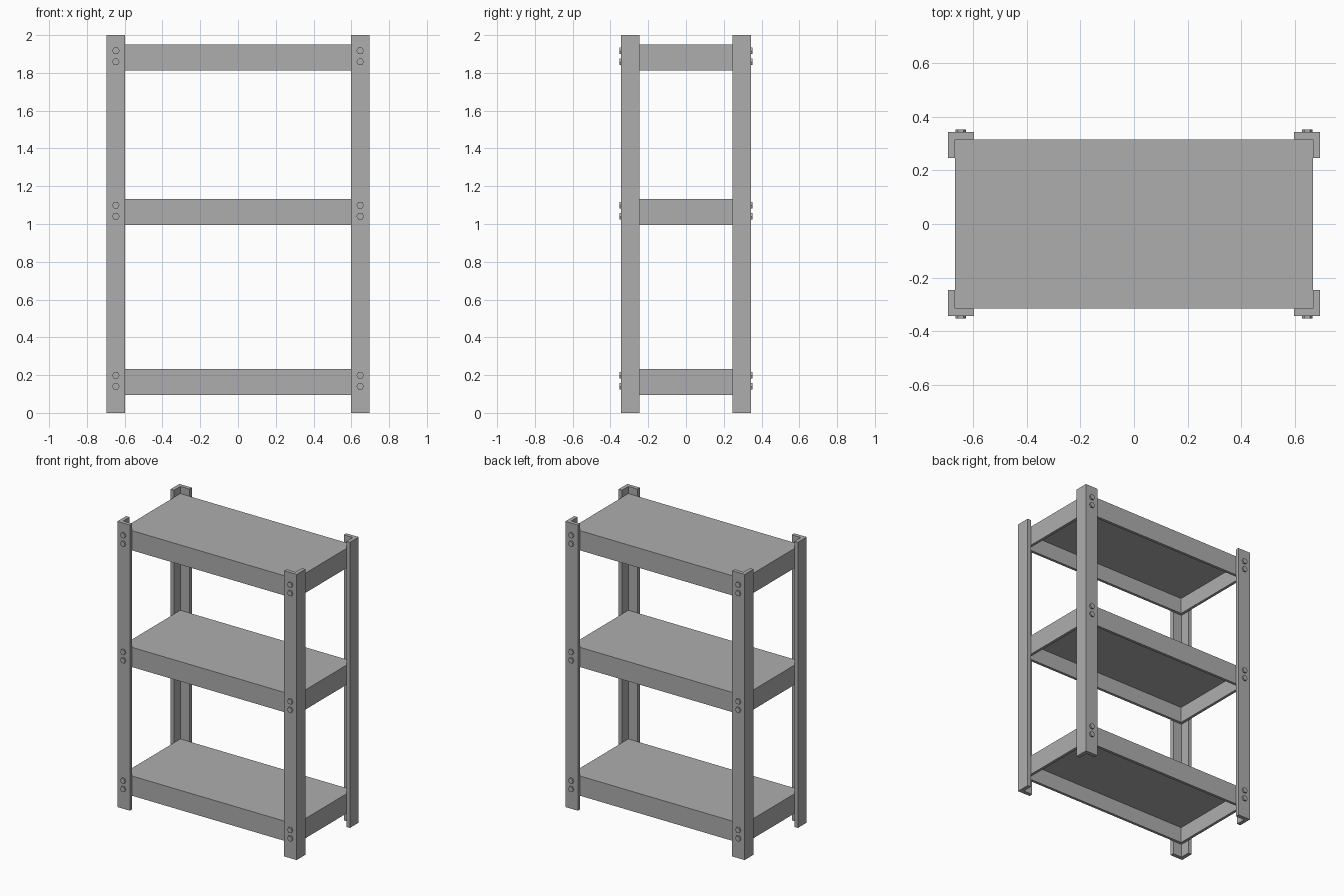
import bpy
import bmesh
from math import pi
from mathutils import Matrix, Vector

cube = bpy.data.objects.get("Cube")
if cube:
    bpy.data.objects.remove(cube, do_unlink=True)

LEG_X, LEG_Y, HEIGHT = 0.695, 0.343, 2.0    # outer corner of the legs
LEG_W, SHEET = 0.097, 0.027                 # flange width and sheet thickness
SHELF_H = 0.138
SHELVES = {"bottom": 0.094, "middle": 0.995, "top": 1.812}
BOLT_X, BOLT_R, BOLT_OUT = 0.647, 0.02, 0.01

steel = bpy.data.materials.new("grey steel")
steel.use_nodes = True
GREY = (0.42, 0.42, 0.42, 1)
steel.diffuse_color = GREY
steel.node_tree.nodes["Principled BSDF"].inputs["Base Color"].default_value = GREY


def finish(name, bm):
    bmesh.ops.recalc_face_normals(bm, faces=bm.faces)
    mesh = bpy.data.meshes.new(name)
    bm.to_mesh(mesh)
    bm.free()
    mesh.materials.append(steel)
    obj = bpy.data.objects.new(name, mesh)
    bpy.context.collection.objects.link(obj)
    return obj


def angle_leg(name, sx, sy):
    """L-section post with its outer corner pointing away from the centre."""
    w, t = LEG_W, SHEET
    profile = [(0, 0), (w, 0), (w, t), (t, t), (t, w), (0, w)]
    bm = bmesh.new()
    verts = [bm.verts.new((sx * (LEG_X - a), sy * (LEG_Y - b), 0)) for a, b in profile]
    face = bm.faces.new(verts)
    grown = bmesh.ops.extrude_face_region(bm, geom=[face])["geom"]
    top = [v for v in grown if isinstance(v, bmesh.types.BMVert)]
    bmesh.ops.translate(bm, verts=top, vec=(0, 0, HEIGHT))
    finish(name, bm)


def tray_shelf(name, z):
    """Shelf with a folded rim, hollow underneath."""
    size = Vector((2 * (LEG_X - SHEET), 2 * (LEG_Y - SHEET), SHELF_H))
    bm = bmesh.new()
    bmesh.ops.create_cube(bm, size=1)
    bmesh.ops.scale(bm, vec=size, verts=bm.verts)
    bmesh.ops.translate(bm, vec=(0, 0, z + SHELF_H / 2), verts=bm.verts)
    bm.normal_update()
    under = min(bm.faces, key=lambda f: f.calc_center_median().z)
    bmesh.ops.inset_region(bm, faces=[under], thickness=SHEET)
    grown = bmesh.ops.extrude_discrete_faces(bm, faces=[under])["faces"][0]
    bmesh.ops.translate(bm, verts=grown.verts, vec=(0, 0, SHELF_H - SHEET))
    finish(name, bm)


def bolt_pair(name, sx, sy, z):
    """Two hexagonal heads on the outer face of a leg."""
    bm = bmesh.new()
    for dz in (0.046, 0.105):
        place = Matrix.Translation((sx * BOLT_X, sy * LEG_Y, z + dz))
        bmesh.ops.create_cone(
            bm, cap_ends=True, segments=6, radius1=BOLT_R, radius2=BOLT_R,
            depth=2 * BOLT_OUT,
            matrix=place @ Matrix.Rotation(pi / 2, 4, "X") @ Matrix.Rotation(pi / 2, 4, "Z"))
    finish(name, bm)


# Shelves
for level, z in SHELVES.items():
    tray_shelf(level + "_shelf", z)

# Legs and their bolts at the four corners
for side, sx in (("left", 1), ("right", -1)):
    for end, sy in (("front", -1), ("back", 1)):
        angle_leg(f"{end}_{side}_leg", sx, sy)
        for level, z in SHELVES.items():
            bolt_pair(f"{end}_{side}_{level}_bolts", sx, sy, z)
